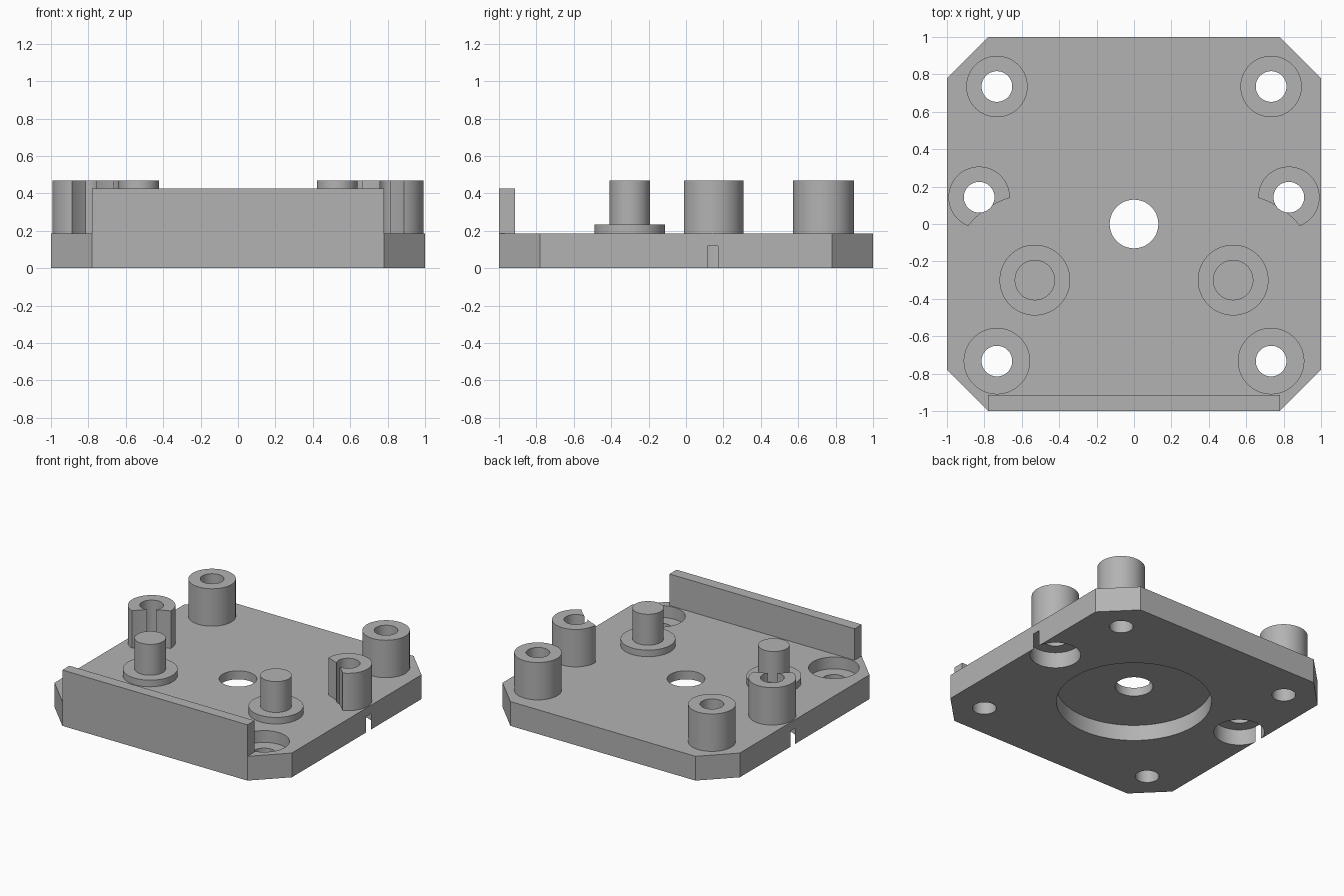
import bpy
import bmesh
from math import radians

default_cube = bpy.data.objects.get("Cube")
if default_cube:
    bpy.data.objects.remove(default_cube, do_unlink=True)

# Key heights
PLATE_TOP = 0.185
POST_TOP = 0.47
RECESS = 0.12
EXTRA = 0.05

GREY = (0.45, 0.45, 0.45, 1.0)
grey = bpy.data.materials.new("plain grey")
grey.use_nodes = True
grey.diffuse_color = GREY
grey.node_tree.nodes["Principled BSDF"].inputs["Base Color"].default_value = GREY


def prism(name, outline, z0, z1):
    """Extrude a flat outline from z0 up to z1."""
    mesh = bpy.data.meshes.new(name)
    bm = bmesh.new()
    face = bm.faces.new([bm.verts.new((x, y, z0)) for x, y in outline])
    top = bmesh.ops.extrude_face_region(bm, geom=[face])["geom"]
    verts = [v for v in top if isinstance(v, bmesh.types.BMVert)]
    bmesh.ops.translate(bm, verts=verts, vec=(0, 0, z1 - z0))
    bmesh.ops.recalc_face_normals(bm, faces=bm.faces)
    bm.to_mesh(mesh)
    bm.free()
    mesh.materials.append(grey)
    obj = bpy.data.objects.new(name, mesh)
    bpy.context.collection.objects.link(obj)
    return obj


def cylinder(name, centre, radius, z0, z1):
    bpy.ops.mesh.primitive_cylinder_add(
        vertices=80, radius=radius, depth=z1 - z0,
        location=(*centre, (z0 + z1) / 2))
    obj = bpy.context.object
    obj.name = name
    obj.data.materials.append(grey)
    return obj


def select(obj):
    bpy.ops.object.select_all(action="DESELECT")
    obj.select_set(True)
    bpy.context.view_layer.objects.active = obj


def combine(obj, tool, operation="DIFFERENCE"):
    """Apply a boolean with the tool, then discard the tool."""
    mod = obj.modifiers.new("combine", "BOOLEAN")
    mod.operation = operation
    mod.solver = "EXACT"
    mod.object = tool
    select(obj)
    bpy.ops.object.modifier_apply(modifier=mod.name)
    bpy.data.objects.remove(tool, do_unlink=True)


def drill(obj, centre, radius, z0=-EXTRA, z1=POST_TOP + EXTRA):
    combine(obj, cylinder("cutter", centre, radius, z0, z1))


# Chamfered plate with an upright front wall
c = 0.78
plate = prism("base_plate", [(-c, -1), (c, -1), (1, -c), (1, c),
                             (c, 1), (-c, 1), (-1, c), (-1, -c)], 0, PLATE_TOP)
wall = prism("front_wall", [(-c, -1), (c, -1), (c, -0.915), (-c, -0.915)], 0, 0.425)
combine(plate, wall, "UNION")

# Central hole and the wide recess beneath it
drill(plate, (0, 0), 0.13)
drill(plate, (0, 0), 0.535, -EXTRA, RECESS)

parts = [plate]
for side, s in (("left", 1), ("right", -1)):
    back, middle = (s * 0.733, 0.735), (s * 0.828, 0.143)
    front, stud = (s * 0.733, -0.733), (s * 0.53, -0.3)

    # Holes, front pockets from above and side recesses from below
    for spot in (back, middle, front):
        drill(plate, spot, 0.082)
    drill(plate, front, 0.175, PLATE_TOP - 0.09, PLATE_TOP + EXTRA)
    drill(plate, middle, 0.1745, -EXTRA, RECESS)

    # Hollow posts; the middle ones are cut back around the stud
    back_post = cylinder(side + "_back_post", back, 0.164, PLATE_TOP, POST_TOP)
    drill(back_post, back, 0.082)
    middle_post = cylinder(side + "_middle_post", middle, 0.164, PLATE_TOP, POST_TOP)
    drill(middle_post, middle, 0.082)
    drill(middle_post, stud, 0.46)

    # Flanged stud
    flange = cylinder(side + "_stud", stud, 0.189, PLATE_TOP, 0.235)
    combine(flange, cylinder("pin", stud, 0.108, 0.21, POST_TOP), "UNION")
    parts += [back_post, middle_post, flange]

for part in parts:
    select(part)
    bpy.ops.object.shade_smooth_by_angle(angle=radians(30))
